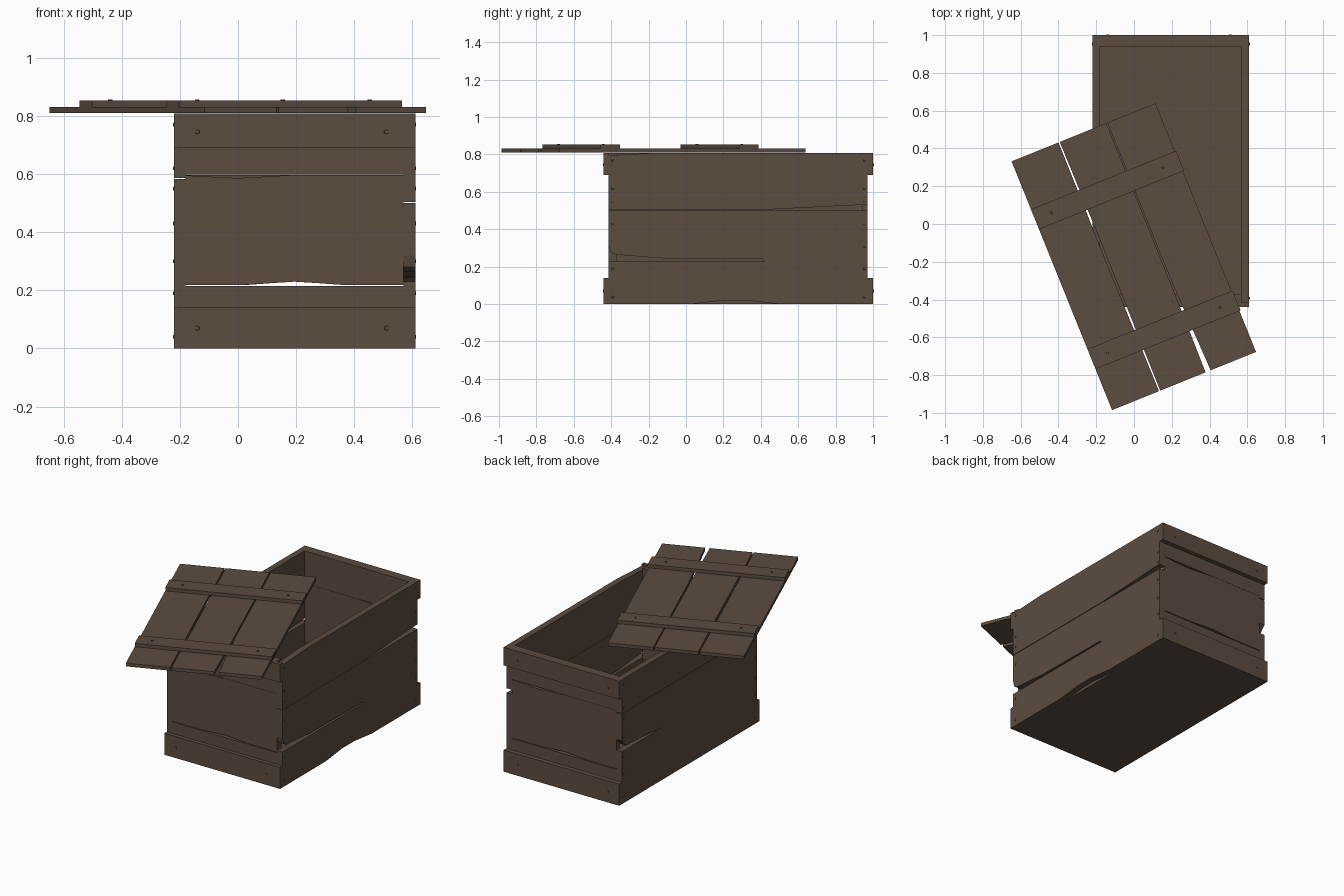
import bpy, bmesh, math
from mathutils import Matrix, Vector

if "Cube" in bpy.data.objects:
    bpy.data.objects.remove(bpy.data.objects["Cube"])

wood = bpy.data.materials.new("weathered brown wood")
wood.diffuse_color = (0.107, 0.074, 0.051, 1)
wood.use_nodes = True
wood.node_tree.nodes["Principled BSDF"].inputs["Base Color"].default_value = wood.diffuse_color

X0, X1, XI0, XI1 = -0.22, 0.61, -0.18, 0.57      # outer / inner box width
Y0, Y1, YP0, YP1 = -0.44, 1.0, -0.415, 0.97      # outer / panel box depth
TOP = 0.808


def finish(name, bm, matrix=None):
    bmesh.ops.recalc_face_normals(bm, faces=bm.faces)
    me = bpy.data.meshes.new(name)
    bm.to_mesh(me)
    bm.free()
    me.materials.append(wood)
    ob = bpy.data.objects.new(name, me)
    if matrix:
        ob.matrix_world = matrix
    bpy.context.collection.objects.link(ob)
    return ob


def board(name, outline, axis, lo, hi, matrix=None):
    """Extrude a flat outline between lo and hi along an axis."""
    place = {'x': lambda a, b: (lo, a, b),
             'y': lambda a, b: (a, lo, b),
             'z': lambda a, b: (a, b, lo)}[axis]
    bm = bmesh.new()
    face = bm.faces.new([bm.verts.new(place(a, b)) for a, b in outline])
    ext = bmesh.ops.extrude_face_region(bm, geom=[face], use_keep_orig=True)
    step = Vector([hi - lo if axis == k else 0 for k in 'xyz'])
    bmesh.ops.translate(bm, vec=step,
                        verts=[v for v in ext['geom'] if isinstance(v, bmesh.types.BMVert)])
    return finish(name, bm, matrix)


def rect(a0, a1, b0, b1):
    return [(a0, b0), (a1, b0), (a1, b1), (a0, b1)]


def nails(name, points, normal, matrix=None):
    """Low six-sided nail heads, all facing one way."""
    bm = bmesh.new()
    rot = Vector((0, 0, 1)).rotation_difference(Vector(normal)).to_matrix().to_4x4()
    for p in points:
        bmesh.ops.create_cone(bm, cap_ends=True, segments=6, radius1=0.009, radius2=0.007,
                              depth=0.008, matrix=Matrix.Translation(p) @ rot)
    return finish(name, bm, matrix)


# Floor
board("floor", rect(XI0, XI1, YP0, YP1), 'z', 0.0, 0.02)

# Right side boards, with split ends and chipped edges
board("right_side_lower", [(YP0, 0), (0.03, 0), (0.2, 0.02), (0.32, 0.02), (0.5, 0),
                           (YP1, 0), (YP1, 0.23), (YP0, 0.23)], 'x', XI1, X1)
board("right_side_middle", [(YP0, 0.32), (-0.405, 0.28), (-0.38, 0.265), (-0.14, 0.245),
                            (0.41, 0.24), (0.42, 0.23), (YP1, 0.23), (YP1, 0.5), (YP0, 0.5)],
      'x', XI1, X1)
board("right_side_upper", [(YP0, 0.504), (0.41, 0.504), (0.93, 0.53), (YP1, 0.53),
                           (YP1, TOP), (-0.17, TOP), (-0.38, 0.797), (YP0, 0.797)], 'x', XI1, X1)

# Left side boards
board("left_side_lower", [(YP0, 0), (YP1, 0), (YP1, 0.34), (YP0, 0.34)], 'x', X0, XI0)
board("left_side_middle", [(YP0, 0.34), (0.55, 0.34), (0.72, 0.355), (0.93, 0.365),
                           (YP1, 0.41), (YP1, 0.582), (YP0, 0.582)], 'x', X0, XI0)
board("left_side_upper", rect(YP0, YP1, 0.587, TOP), 'x', X0, XI0)

# End panels and their outer rails; the back repeats the front mirrored in x
mid = (X0 + X1) / 2
end_boards = {
    "lower": rect(XI0, XI1, 0, 0.214),
    "middle": [(XI0, 0.218), (0.03, 0.219), (0.2, 0.23), (0.35, 0.219), (XI1, 0.218),
               (XI1, 0.597), (0.2, 0.597), (0.0, 0.586), (XI0, 0.595)],
    "upper": rect(XI0, XI1, 0.598, TOP)}
for end, p0, p1, r0, r1, flip in (("front", YP0, -0.37, Y0, YP0, False),
                                  ("back", 0.94, YP1, YP1, Y1, True)):
    for part, outline in end_boards.items():
        if flip:
            outline = [(2 * mid - x, z) for x, z in outline]
        board(f"{end}_panel_{part}", outline, 'y', p0, p1)
    board(f"{end}_bottom_rail", rect(X0, X1, 0, 0.14), 'y', r0, r1)
    board(f"{end}_top_rail", rect(X0, X1, 0.69, TOP), 'y', r0, r1)
    y, ny = (Y1, 1) if flip else (Y0, -1)
    nails(f"{end}_rail_nails", [(x, y, z) for x in (-0.14, 0.51) for z in (0.07, 0.745)],
          (0, ny, 0))

# Nail heads down both ends of each long side
heights = (0.04, 0.19, 0.3, 0.43, 0.55, 0.62, 0.77)
for side, x, nx in (("left", X0 + 0.001, -1), ("right", X1 - 0.001, 1)):
    nails(f"{side}_side_nails", [(x, y, z) for y in (-0.393, 0.953) for z in heights
                                 if not (nx > 0 and z == 0.3 and y < 0)], (nx, 0, 0))

# Lid lying askew across the box: three planks under two battens
lid = Matrix.Translation((-0.001, -0.173, 0)) @ Matrix.Rotation(math.radians(22), 4, 'Z')
L, W = 0.71, 0.411
planks = {
    "lid_plank_left": [(-W, -L), (-0.143, -L), (-0.146, 0.05), (-0.143, L), (-W, L)],
    "lid_plank_middle": [(-0.136, -L), (0.123, -L), (0.128, -0.25), (0.13, L),
                         (-0.136, L), (-0.133, 0.2)],
    "lid_plank_right": [(0.152, -L), (W, -L), (W, L), (0.136, L), (0.136, -0.2)]}
for name, outline in planks.items():
    board(name, outline, 'z', TOP + 0.002, 0.831, lid)
for name, v in (("lid_batten_back", 0.379), ("lid_batten_front", -0.419)):
    board(name, rect(-0.411, 0.418, v - 0.057, v + 0.057), 'z', 0.831, 0.853, lid)
    nails(name + "_nails", [(u, v, 0.853) for u in (-0.32, 0.32)], (0, 0, 1), lid)
